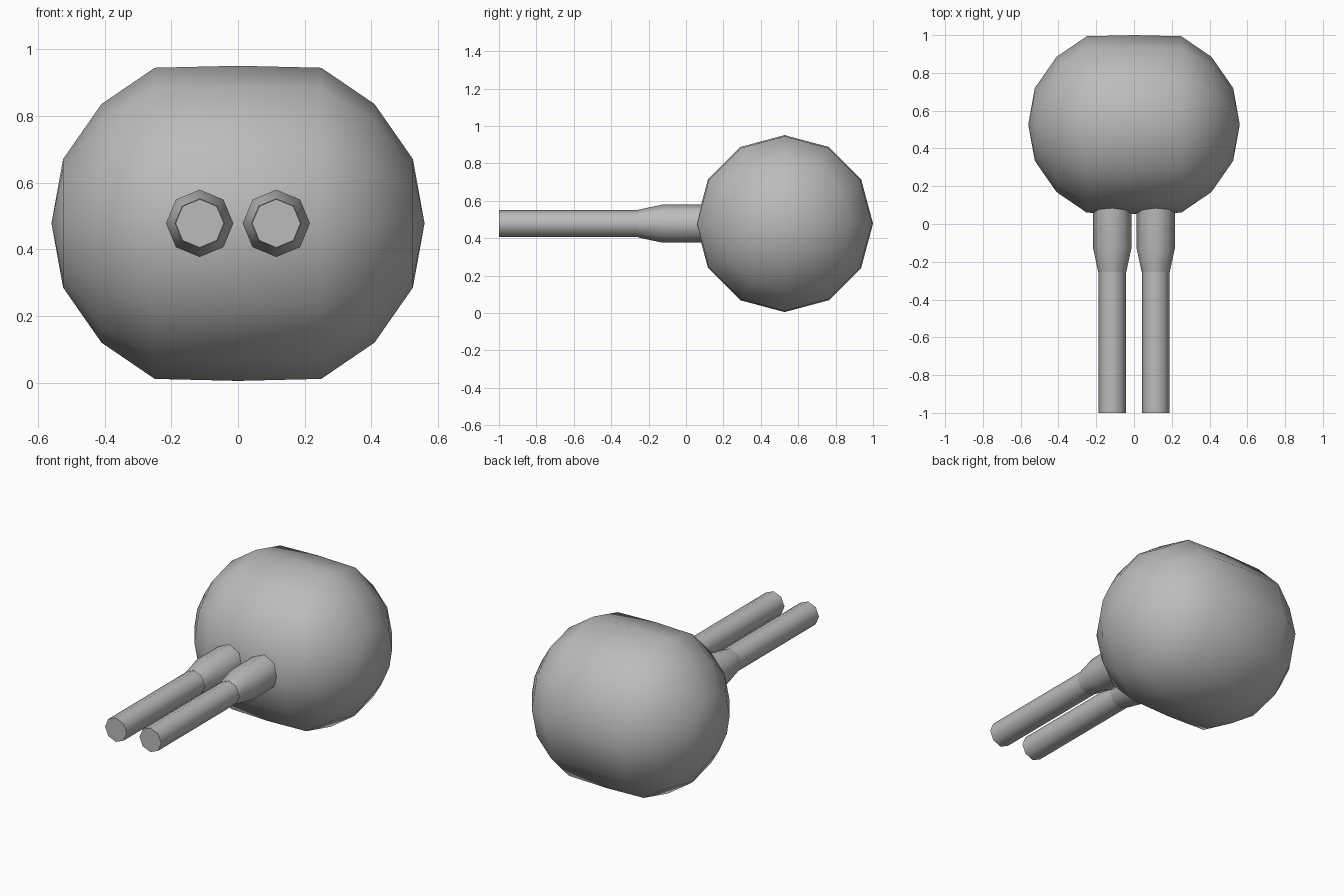
import bpy, bmesh, math
from mathutils import Vector

if "Cube" in bpy.data.objects:
    bpy.data.objects.remove(bpy.data.objects["Cube"])

grey = bpy.data.materials.new("plain grey")
grey.diffuse_color = (0.5, 0.5, 0.5, 1)
grey.use_nodes = True
grey.node_tree.nodes["Principled BSDF"].inputs["Base Color"].default_value = grey.diffuse_color


def lathe(name, profile, sides, axis, centre, angle):
    """Revolve (position, radius) pairs around the x or y axis; zero radius makes a pole."""
    bm = bmesh.new()
    rings = []
    for pos, r in profile:
        ring = []
        for i in range(sides if r > 0 else 1):
            a = 2 * math.pi * i / sides
            u, v = r * math.sin(a), r * math.cos(a)
            co = (pos, u, v) if axis == 'x' else (u, pos, v)
            ring.append(bm.verts.new(Vector(co) + Vector(centre)))
        rings.append(ring)
    for a, b in zip(rings, rings[1:]):
        for i in range(sides):
            j = (i + 1) % sides
            quad = [a[i % len(a)], a[j % len(a)], b[j % len(b)], b[i % len(b)]]
            bm.faces.new(list(dict.fromkeys(quad)))
    bmesh.ops.recalc_face_normals(bm, faces=bm.faces)
    mesh = bpy.data.meshes.new(name)
    bm.to_mesh(mesh)
    bm.free()
    mesh.materials.append(grey)
    ob = bpy.data.objects.new(name, mesh)
    bpy.context.collection.objects.link(ob)
    bpy.ops.object.select_all(action='DESELECT')
    ob.select_set(True)
    bpy.context.view_layer.objects.active = ob
    bpy.ops.object.shade_smooth_by_angle(angle=math.radians(angle))
    return ob


# Rounded twelve-sided body lying along x
half = [(0.25, 0.467), (0.41, 0.358), (0.525, 0.193), (0.56, 0)]
profile = [(-x, r) for x, r in reversed(half)] + [(0, 0.473)] + half
lathe("body", profile, 12, 'x', (0, 0.527, 0.478), 40)

# Twin barrels with tapered collars
for side, x in (("left", -0.115), ("right", 0.115)):
    lathe(side + "_collar", [(0.15, 0), (0.15, 0.101), (-0.13, 0.101), (-0.255, 0.074), (-0.255, 0)],
          8, 'y', (x, 0, 0.478), 60)
    lathe(side + "_barrel", [(-0.2, 0), (-0.2, 0.0725), (-1, 0.0725), (-1, 0)],
          8, 'y', (x, 0, 0.478), 60)
